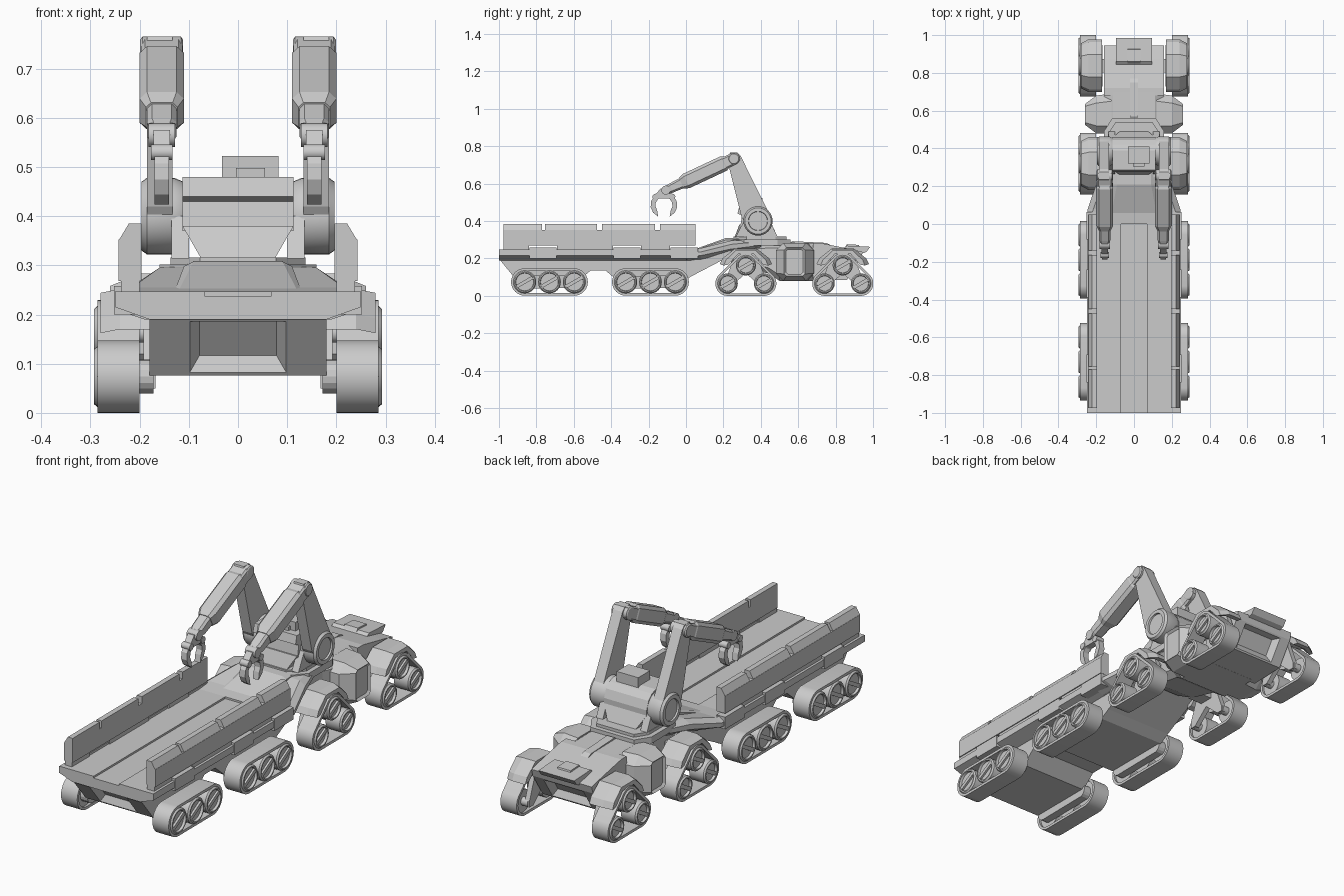
import bpy, bmesh
from math import sin, cos, pi, radians
from mathutils import Vector


def loft(name, secs, mirror=False, closed=False, smooth=False):
    """Skin a list of equal-length point loops; cap the ends unless closed."""
    bm = bmesh.new()
    rows = [[bm.verts.new(p) for p in s] for s in secs]
    n, m = len(rows[0]), len(rows)
    for i in range(m if closed else m - 1):
        a, b = rows[i], rows[(i + 1) % m]
        for j in range(n):
            k = (j + 1) % n
            bm.faces.new((a[j], a[k], b[k], b[j]))
    if not closed:
        bm.faces.new(rows[0])
        bm.faces.new(rows[-1])
    bmesh.ops.recalc_face_normals(bm, faces=bm.faces)
    me = bpy.data.meshes.new(name)
    bm.to_mesh(me)
    bm.free()
    if smooth:
        me.shade_smooth()
        me.set_sharp_from_angle(angle=radians(30))
    ob = bpy.data.objects.new(name, me)
    bpy.context.collection.objects.link(ob)
    if mirror:
        ob.modifiers.new("Mirror", 'MIRROR')
    return ob


def prism(name, pts, x0, x1, mirror=True):
    """Side profile (y, z) extruded across x."""
    return loft(name, [[(x, y, z) for y, z in pts] for x in (x0, x1)], mirror)


def box(name, x0, x1, y0, y1, z0, z1, mirror=True):
    return prism(name, [(y0, z0), (y1, z0), (y1, z1), (y0, z1)], x0, x1, mirror)


def lathe(name, y, z, prof, mirror=True, n=32):
    """Disc around an x axis; prof lists (x, radius)."""
    return loft(name, [[(x, y + r * cos(2 * pi * i / n), z + r * sin(2 * pi * i / n))
                        for i in range(n)] for x, r in prof], mirror, smooth=True)


def octo(y, w, z0, z1, cx, cz):
    """Chamfered cross-section: cx, cz = bottom and top chamfers as (dx, dz)."""
    h = [(w - cx[0], z0), (w, z0 + cx[1]), (w, z1 - cz[1]), (w - cz[0], z1)]
    return [(x, y, z) for x, z in h] + [(-x, y, z) for x, z in reversed(h)]


def recess(ob, direction, xw, depth):
    """Sink a tapered panel into the face that looks along direction."""
    bm = bmesh.new()
    bm.from_mesh(ob.data)
    d = Vector(direction)
    f = max(bm.faces, key=lambda f: f.normal.dot(d))
    bmesh.ops.inset_region(bm, faces=[f], thickness=0.012)
    wide = max(abs(v.co.x) for v in f.verts)
    for v in f.verts:
        v.co.x *= xw / wide
    bmesh.ops.inset_region(bm, faces=[f], thickness=0.028, depth=-depth)
    bm.to_mesh(ob.data)
    bm.free()


def outline(centres, r, n=72):
    """Belt path around equal circles."""
    pts = []
    for i in range(n):
        c, s = cos(2 * pi * i / n), sin(2 * pi * i / n)
        y, z = max(centres, key=lambda p: p[0] * c + p[1] * s)
        pts.append((y + r * c, z + r * s))
    return pts


def track(name, centres, r):
    out, inn = outline(centres, r), outline(centres, r - 0.013)
    loft(name + "_belt", [[(0.2, *o), (0.286, *o), (0.286, *i), (0.2, *i)]
                          for o, i in zip(out, inn)], True, True, True)
    for y, z in centres:
        w = r - 0.012
        lathe(name + "_wheel", y, z, [(0.175, 0.02), (0.21, 0.02), (0.211, w), (0.286, w),
                                      (0.293, w - 0.006), (0.293, w - 0.012), (0.281, w - 0.014)])
        # diagonal spoke bar
        u, v, l, t = 0.87, 0.5, w - 0.013, 0.009
        prism(name + "_spoke", [(y + a * l * u - b * t * v, z + a * l * v + b * t * u)
                                for a, b in ((-1, -1), (1, -1), (1, 1), (-1, 1))], 0.275, 0.291)


# trailer: bed with a sunken centre strip, hull underneath
bed = [(0.18, 0.19), (0.25, 0.215), (0.25, 0.247), (0.068, 0.247), (0.068, 0.238)]
bed = bed + [(-x, z) for x, z in reversed(bed)]
loft("trailer_bed", [[(x, y, z) for x, z in bed] for y in (-1, 0.03)])
hull = prism("trailer_hull", [(-0.995, 0.192), (-0.9, 0.076), (-0.58, 0.076), (-0.51, 0.135),
                              (-0.43, 0.135), (-0.36, 0.076), (-0.02, 0.076), (0.03, 0.105),
                              (0.24, 0.215), (0.24, 0.25), (0.02, 0.2)], -0.18, 0.18, False)
recess(hull, (0, -0.77, -0.63), 0.098, 0.03)

# side walls with raised top blocks and hinges
prism("side_wall", [(-0.975, 0.268), (0.05, 0.268), (0.05, 0.352), (-0.975, 0.352)], 0.196, 0.243)
for y0, y1 in ((-0.975, -0.77), (-0.755, -0.475), (-0.45, -0.165), (-0.14, 0.05)):
    loft("wall_top_block", [[(0.196, y, 0.35), (0.243, y, 0.35), (0.222, y, 0.385), (0.196, y, 0.385)]
                            for y in (y0, y1)], True)
for y0, y1 in ((-0.975, -0.84), (-0.69, -0.39), (-0.24, -0.085)):
    box("wall_foot", 0.2, 0.238, y0, y1, 0.24, 0.27)
for y in (-0.765, -0.315, -0.01):
    box("wall_hinge", 0.205, 0.252, y - 0.073, y + 0.073, 0.2, 0.258)

# gooseneck: two stacked tapering plates rising to the turntable
c = (0.03, 0.02)
loft("gooseneck_lower", [octo(0.0, 0.25, 0.19, 0.247, (0.06, 0.02), (0.01, 0.01)),
                         octo(0.08, 0.245, 0.195, 0.255, (0.06, 0.02), (0.03, 0.02)),
                         octo(0.24, 0.19, 0.23, 0.295, c, c),
                         octo(0.4, 0.14, 0.25, 0.3, c, (0.02, 0.01))])
loft("gooseneck_deck", [octo(0.05, 0.13, 0.23, 0.25, (0.01, 0.005), (0.01, 0.005)),
                        octo(0.21, 0.11, 0.27, 0.308, (0.01, 0.005), (0.02, 0.01)),
                        octo(0.4, 0.11, 0.27, 0.31, (0.01, 0.005), (0.02, 0.01))])


# turntable plates
def plate(name, s, z0, z1):
    p = [(0.09, 0.23), (0.16, 0.31), (0.16, 0.49), (0.115, 0.56)]
    p = p + [(-x, y) for x, y in reversed(p)]
    loft(name, [[(x * s, 0.4 + (y - 0.4) * s, z) for x, y in p] for z in (z0, z1)])


plate("turntable_base", 1.0, 0.27, 0.302)
plate("turntable_top", 0.86, 0.302, 0.316)

# turret with narrow foot and rounded brow
prism("turret", [(0.29, 0.37), (0.3, 0.43), (0.275, 0.44), (0.285, 0.48), (0.39, 0.48), (0.42, 0.47),
                 (0.445, 0.445), (0.46, 0.405), (0.46, 0.37)], -0.113, 0.113, False)
loft("turret_foot", [[(x, y, z) for x, y in ((-w, a), (w, a), (w, b), (-w, b))]
                     for w, a, b, z in ((0.075, 0.26, 0.49, 0.314), (0.113, 0.285, 0.46, 0.38))])
box("turret_hatch", -0.033, 0.082, 0.32, 0.41, 0.47, 0.522, False)
box("turret_hatch_step", -0.004, 0.055, 0.305, 0.33, 0.47, 0.498, False)
prism("shoulder_mount", [(0.265, 0.314), (0.49, 0.314), (0.45, 0.40), (0.31, 0.40)], 0.1, 0.135)

# arms
lathe("shoulder", 0.385, 0.4, [(0.1, 0.065), (0.116, 0.072), (0.13, 0.078), (0.185, 0.078),
                               (0.196, 0.07), (0.196, 0.052), (0.188, 0.05)])
prism("upper_arm", [(0.222, 0.722), (0.235, 0.765), (0.275, 0.765), (0.292, 0.748),
                    (0.445, 0.44), (0.40, 0.35), (0.335, 0.36), (0.297, 0.42)], 0.133, 0.185)
lathe("elbow", 0.256, 0.733, [(0.112, 0.026), (0.116, 0.032), (0.194, 0.032), (0.199, 0.026)], n=20)
elbow, along, up = Vector((0.155, 0.256, 0.733)), Vector((0, -0.906, -0.424)), Vector((0, -0.424, 0.906))


def limb(name, secs):
    """Chamfered limb along the forearm; secs list (distance, half width, half height, chamfer)."""
    rows = []
    for d, w, h, k in secs:
        q = [(w - k, -h), (w, -h + k), (w, h - k), (w - k, h),
             (-w + k, h), (-w, h - k), (-w, -h + k), (-w + k, -h)]
        rows.append([elbow + along * d + up * b + Vector((a, 0, 0)) for a, b in q])
    loft(name, rows, True)


limb("elbow_fork", [(-0.025, 0.042, 0.022, 0.008), (0.0, 0.042, 0.032, 0.008), (0.06, 0.042, 0.032, 0.008)])
limb("forearm", [(0.04, 0.036, 0.03, 0.01), (0.06, 0.045, 0.042, 0.015),
                 (0.28, 0.045, 0.042, 0.015), (0.31, 0.032, 0.032, 0.01)])
limb("wrist", [(0.29, 0.03, 0.03, 0.01), (0.37, 0.03, 0.026, 0.01), (0.41, 0.02, 0.02, 0.008)])
lathe("wrist_joint", -0.108, 0.565, [(0.128, 0.024), (0.182, 0.024)], n=20)
prism("claw_palm", [(-0.16, 0.545), (-0.15, 0.52), (-0.09, 0.52), (-0.075, 0.545), (-0.1, 0.575), (-0.135, 0.575)],
      0.138, 0.172)
for s in (1, -1):
    ang = [radians(75 - 28 * i) for i in range(6)]
    outer = [(-0.118 + s * 0.072 * cos(a), 0.485 + 0.068 * sin(a)) for a in ang]
    inner = [(-0.118 + s * 0.046 * cos(a), 0.485 + 0.044 * sin(a)) for a in ang[:5]]
    prism("claw_finger", outer + inner[::-1], 0.14, 0.17)
    lathe("claw_knuckle", -0.118 + s * 0.045, 0.53, [(0.133, 0.016), (0.177, 0.016)], n=16)

# cab body with front grille recess
b, t = (0.03, 0.03), (0.05, 0.03)
loft("cab_rear", [octo(0.22, 0.1, 0.19, 0.26, (0.02, 0.02), (0.02, 0.02)),
                  octo(0.3, 0.13, 0.15, 0.28, b, t), octo(0.44, 0.14, 0.12, 0.285, b, t),
                  octo(0.5, 0.16, 0.08, 0.285, b, t), octo(0.7, 0.16, 0.08, 0.282, b, t)])
nose = prism("cab_nose", [(0.68, 0.08), (0.86, 0.085), (0.935, 0.2), (0.945, 0.235), (0.87, 0.252),
                          (0.72, 0.282), (0.68, 0.282)], -0.16, 0.16, False)
recess(nose, (0, 0.84, -0.55), 0.105, 0.03)
prism("nose_lip", [(0.83, 0.245), (0.94, 0.225), (0.965, 0.235), (0.985, 0.262), (0.86, 0.268)], -0.095, 0.095, False)
prism("nose_knob", [(0.85, 0.26), (0.93, 0.255), (0.925, 0.272), (0.86, 0.276)], -0.035, 0.035, False)
prism("hood_ridge", [(0.55, 0.28), (0.79, 0.262), (0.75, 0.283), (0.57, 0.292)], -0.02, 0.02, False)


# side pods
def pod_ring(x, y0, y1, z0, z1, k):
    return [(x, y, z) for y, z in ((y0 + k, z0), (y1 - k, z0), (y1, z0 + k), (y1, z1 - k),
                                   (y1 - k, z1), (y0 + k, z1), (y0, z1 - k), (y0, z0 + k))]


loft("side_pod", [pod_ring(0.12, 0.48, 0.69, 0.08, 0.283, 0.04), pod_ring(0.2, 0.48, 0.68, 0.08, 0.283, 0.04),
                  pod_ring(0.26, 0.525, 0.635, 0.105, 0.258, 0.012), pod_ring(0.25, 0.535, 0.625, 0.115, 0.248, 0.01)], True)

# triangular track units with fenders and pivot arms
for name, y in (("middle_track", 0.32), ("front_track", 0.838)):
    track(name, [(y - 0.097, 0.066), (y + 0.097, 0.066), (y, 0.163)], 0.066)
    arch = [(-0.14, 0.17), (-0.125, 0.2), (-0.06, 0.252), (0.06, 0.252), (0.125, 0.2), (0.14, 0.17),
            (0.11, 0.175), (0.05, 0.231), (-0.05, 0.231), (-0.11, 0.175)]
    loft(name + "_fender", [[(x, y + a * k, z - d) for a, z in arch]
                            for x, k, d in ((0.17, 1, 0), (0.24, 1, 0), (0.28, 0.85, 0.008))], True)
    prism(name + "_frame", [(y - 0.11, 0.05), (y - 0.08, 0.05), (y, 0.12), (y + 0.08, 0.05), (y + 0.11, 0.05),
                            (y + 0.11, 0.08), (y + 0.05, 0.24), (y - 0.05, 0.24), (y - 0.11, 0.08)], 0.168, 0.192)
    box(name + "_pivot", 0.09, 0.175, y - 0.035, y + 0.035, 0.15, 0.22)

# trailer track units
for name, y in (("rear_trailer_track", -0.73), ("front_trailer_track", -0.19)):
    ctr = [(y + d, 0.074) for d in (-0.132, 0, 0.132)]
    track(name, ctr, 0.073)
    prism(name + "_frame", outline(ctr, 0.035, 16), 0.172, 0.212)
